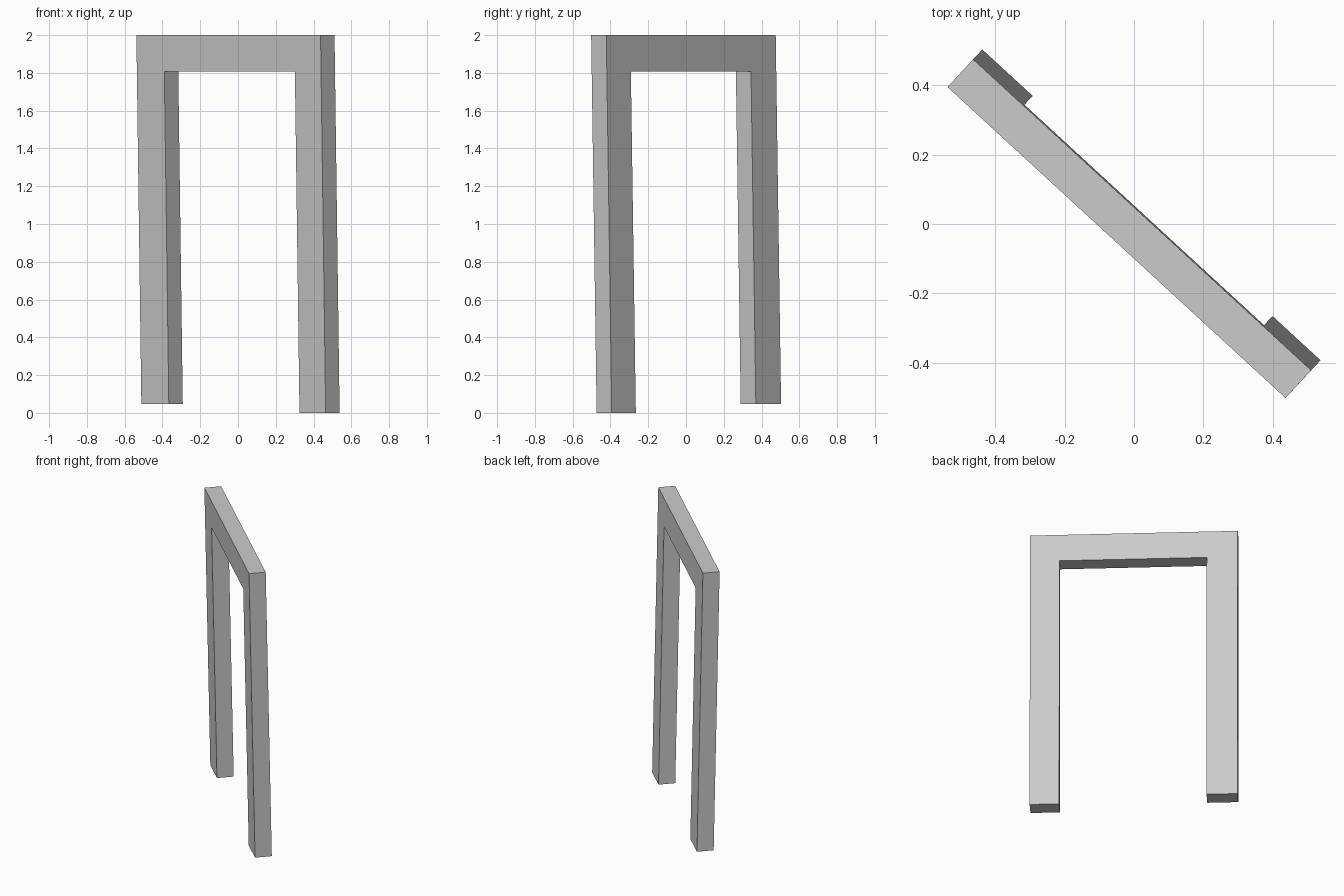
import bpy, bmesh
from mathutils import Vector

if "Cube" in bpy.data.objects:
    bpy.data.objects.remove(bpy.data.objects["Cube"])

# Portal frame: U-shaped outline (fraction along span, height), right leg slightly longer
CORNER = Vector((-0.538, 0.395, 2.0))   # top front left corner
SPAN = Vector((0.975, -0.897, 0.0))     # along the lintel
DEPTH = Vector((0.074, 0.080, 0.0))     # front to back
LEAN = Vector((0.027, 0.029, -2.0))     # slight lean of the legs, top to ground
OUTLINE = [(0, 2), (0, 0.046), (0.149, 0.046), (0.149, 1.808),
           (0.858, 1.808), (0.858, 0), (1, 0), (1, 2)]

bm = bmesh.new()
verts = [bm.verts.new(CORNER + SPAN * t + LEAN * (1 - z / 2)) for t, z in OUTLINE]
face = bm.faces.new(verts)

# Extrude the outline to its thickness
ext = bmesh.ops.extrude_face_region(bm, geom=[face], use_keep_orig=True)
moved = [g for g in ext["geom"] if isinstance(g, bmesh.types.BMVert)]
bmesh.ops.translate(bm, verts=moved, vec=DEPTH)
bmesh.ops.recalc_face_normals(bm, faces=bm.faces)

mesh = bpy.data.meshes.new("door_frame")
bm.to_mesh(mesh)
bm.free()
bpy.context.collection.objects.link(bpy.data.objects.new("door_frame", mesh))
